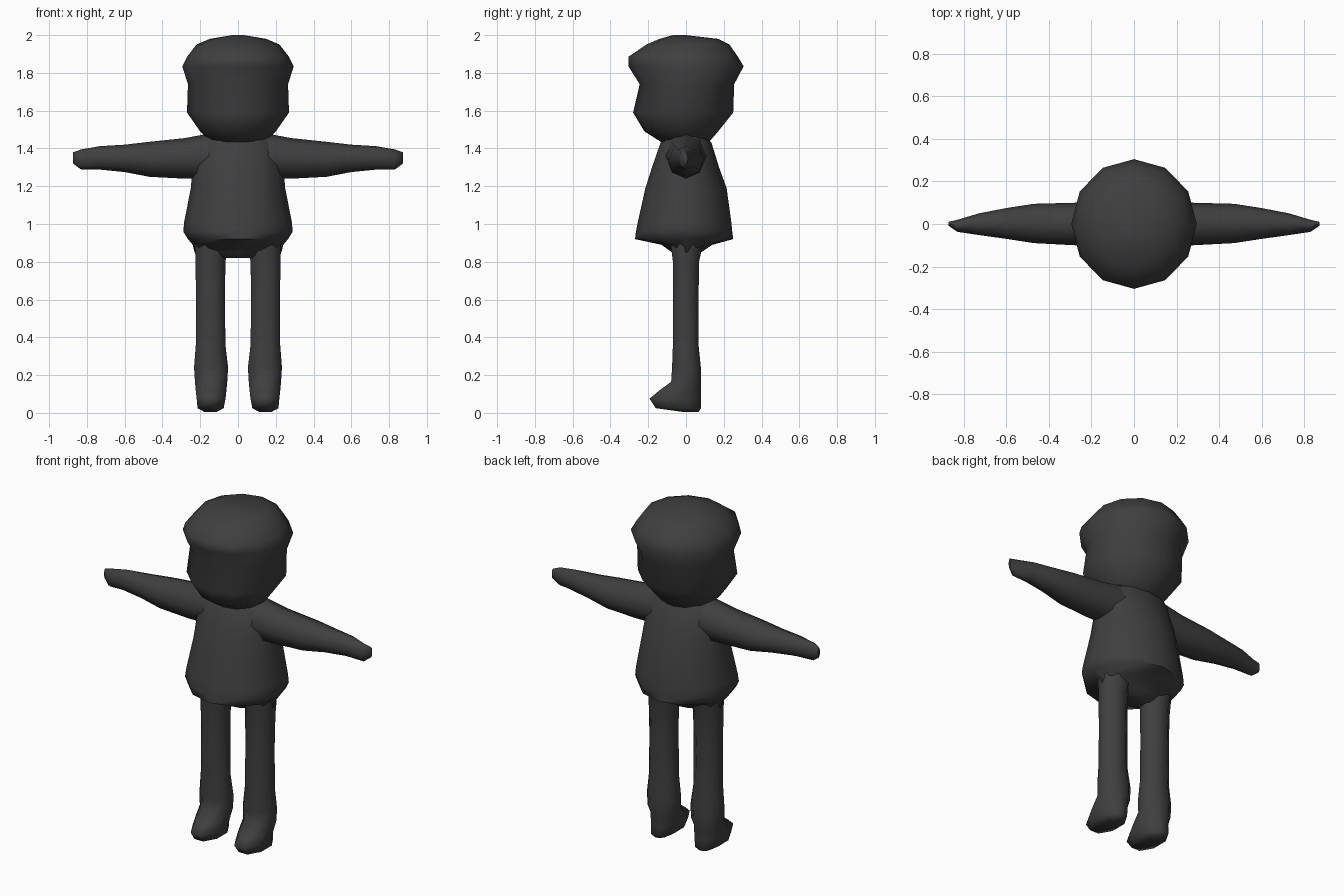
import bpy, bmesh, math

charcoal = bpy.data.materials.new("charcoal")
charcoal.diffuse_color = (0.05, 0.05, 0.05, 1)


def loft(name, rings, sides, axis="Z", turn=0.0):
    """Skin oval rings (position, a_min, a_max, b_min, b_max) along one axis."""
    bm = bmesh.new()
    loops = []
    for p, a0, a1, b0, b1 in rings:
        loop = []
        for i in range(sides):
            t = 2 * math.pi * i / sides + turn
            a = (a0 + a1) / 2 + (a1 - a0) / 2 * math.cos(t)
            b = (b0 + b1) / 2 + (b1 - b0) / 2 * math.sin(t)
            loop.append(bm.verts.new((a, b, p) if axis == "Z" else (p, a, b)))
        loops.append(loop)
    for lo, hi in zip(loops, loops[1:]):
        for i in range(sides):
            j = (i + 1) % sides
            bm.faces.new((lo[i], lo[j], hi[j], hi[i]))
    bm.faces.new(loops[0][::-1])
    bm.faces.new(loops[-1])
    bmesh.ops.recalc_face_normals(bm, faces=bm.faces[:])
    mesh = bpy.data.meshes.new(name)
    bm.to_mesh(mesh)
    bm.free()
    mesh.materials.append(charcoal)
    obj = bpy.data.objects.new(name, mesh)
    bpy.context.collection.objects.link(obj)
    bpy.ops.object.select_all(action="DESELECT")
    obj.select_set(True)
    bpy.context.view_layer.objects.active = obj
    bpy.ops.object.shade_smooth_by_angle(angle=math.radians(65))
    return obj


def mirrored(side, rings):
    """Flip the first cross-section pair (x range) for the left side."""
    return [(p, *sorted((side * a0, side * a1)), b0, b1) for p, a0, a1, b0, b1 in rings]


# Head with overhanging hair cap
loft("head", [
    (1.42, -0.13, 0.13, -0.11, 0.11),
    (1.49, -0.20, 0.20, -0.22, 0.17),
    (1.59, -0.27, 0.27, -0.28, 0.25),
    (1.74, -0.265, 0.265, -0.245, 0.255),
    (1.835, -0.295, 0.295, -0.305, 0.305),
    (1.885, -0.27, 0.27, -0.305, 0.275),
    (1.95, -0.22, 0.22, -0.21, 0.23),
    (1.98, -0.15, 0.15, -0.14, 0.17),
    (2.00, -0.03, 0.03, -0.07, 0.00),
], 12)

# Flared torso and hips
loft("torso", [
    (0.82, -0.10, 0.10, -0.06, 0.06),
    (0.85, -0.23, 0.23, -0.075, 0.08),
    (0.89, -0.24, 0.24, -0.13, 0.14),
    (0.92, -0.265, 0.265, -0.27, 0.25),
    (0.96, -0.29, 0.29, -0.265, 0.245),
    (1.01, -0.285, 0.285, -0.255, 0.24),
    (1.19, -0.25, 0.25, -0.215, 0.215),
    (1.30, -0.24, 0.24, -0.18, 0.175),
    (1.43, -0.21, 0.21, -0.135, 0.135),
    (1.48, -0.16, 0.16, -0.09, 0.09),
], 12)

for side, label in ((-1, "left"), (1, "right")):
    # Outstretched arm tapering to a flat hand
    loft(label + "_arm", [
        (side * x, y0, y1, z0, z1) for x, y0, y1, z0, z1 in (
            (0.12, -0.11, 0.11, 1.24, 1.485),
            (0.28, -0.10, 0.10, 1.24, 1.455),
            (0.47, -0.09, 0.095, 1.25, 1.435),
            (0.60, -0.07, 0.075, 1.275, 1.42),
            (0.73, -0.052, 0.05, 1.288, 1.412),
            (0.83, -0.037, 0.02, 1.288, 1.395),
            (0.873, -0.008, 0.010, 1.32, 1.38),
        )], 8, "X", math.pi / 8 * 0)

    # Straight leg widening at the ankle into a forward-pointing foot
    loft(label + "_leg", mirrored(side, [
        (0.005, 0.11, 0.18, -0.02, 0.07),
        (0.025, 0.07, 0.22, -0.17, 0.09),
        (0.075, 0.06, 0.225, -0.205, 0.09),
        (0.115, 0.055, 0.23, -0.155, 0.088),
        (0.165, 0.05, 0.235, -0.085, 0.086),
        (0.24, 0.045, 0.24, -0.08, 0.085),
        (0.36, 0.06, 0.23, -0.075, 0.072),
        (0.60, 0.063, 0.228, -0.075, 0.072),
        (0.80, 0.06, 0.232, -0.075, 0.075),
        (0.91, 0.045, 0.235, -0.09, 0.10),
    ]), 8, "Z", math.pi / 8)
